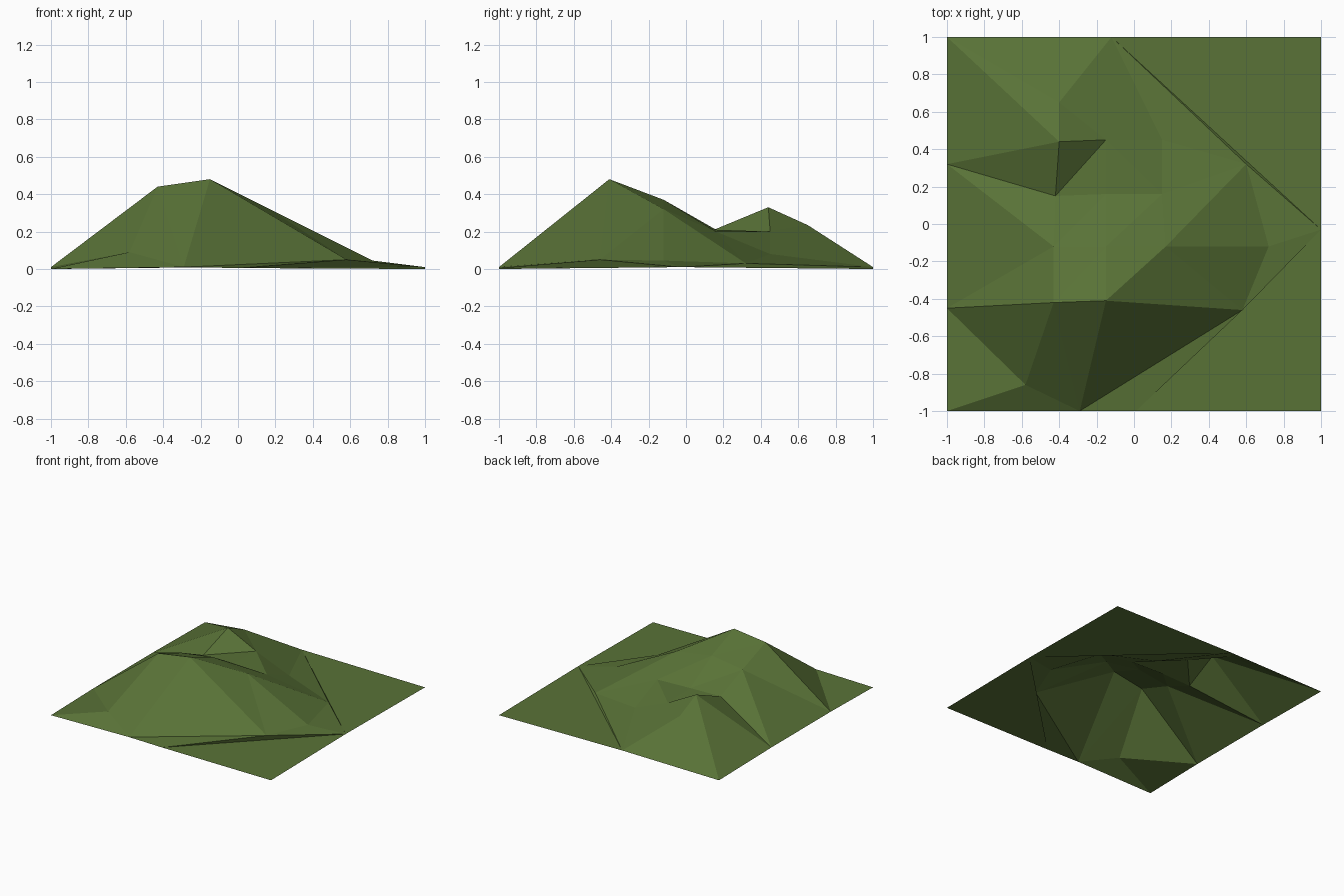
import bpy
import bmesh

cube = bpy.data.objects.get("Cube")
if cube:
    bpy.data.objects.remove(cube, do_unlink=True)

bm = bmesh.new()


def point(x, y, z):
    return bm.verts.new((x, y, z))


def fan(centre, *ring, down=False):
    """Flat facets from a centre point to each pair of neighbours on its ring."""
    for a, b in zip(ring, ring[1:]):
        face = bm.faces.new((centre, a, b))
        face.normal_update()
        if (face.normal.z < 0) != down:
            face.normal_flip()


def flat_material(name, colour):
    mat = bpy.data.materials.new(name)
    mat.use_nodes = True
    mat.diffuse_color = colour
    shader = mat.node_tree.nodes["Principled BSDF"]
    shader.inputs["Base Color"].default_value = colour
    shader.inputs["Roughness"].default_value = 0.9
    return mat


# Square border
sw, se = point(-1, -1, 0), point(1, -1, 0)
ne, nw = point(1, 1, 0), point(-1, 1, 0)
west_foot = point(-1, -.45, .01)
west_gully = point(-1, .32, .01)
south_foot = point(-.29, -1, .01)
south_mid = point(.01, -1, .005)
east_foot = point(1, -.03, .01)
north_foot = point(-.12, 1, .01)

# Main ridge and the slope behind it
shoulder = point(-.43, -.42, .44)
summit = point(-.15, -.41, .48)
front_knoll = point(-.58, -.86, .09)
back_west = point(-.43, -.12, .33)
back_mid = point(-.15, -.12, .37)
back_east = point(.17, -.12, .32)

# Valley and the small rear peak
gully_top = point(-.42, .15, .21)
valley_mid = point(-.15, .16, .21)
valley_east = point(.15, .16, .2)
peak = point(-.4, .44, .33)
peak_base = point(-.15, .45, .2)
peak_back = point(-.4, .65, .235)
north_slope = point(.15, .45, .08)

# Low eastern lip
lip_south = point(.58, -.46, .05)
lip_mid = point(.72, -.12, .045)
lip_north = point(.6, .32, .03)

# Main hill
fan(front_knoll, west_foot, sw, south_foot, shoulder, west_foot)
fan(summit, shoulder, south_foot, lip_south, back_east, back_mid, shoulder)
fan(back_west, west_gully, west_foot, shoulder, back_mid, valley_mid)

# Valley and eastern slopes
fan(gully_top, peak_base, valley_mid, back_west, west_gully)
fan(valley_east, lip_north, back_east, back_mid, valley_mid, peak_base)
fan(lip_mid, back_east, lip_south, east_foot, lip_north, back_east)

# Rear peak and northern slopes
fan(peak, nw, west_gully, gully_top, peak_base, peak_back, nw)
fan(peak_back, peak_base, north_foot, nw)
fan(north_slope, valley_east, lip_north, north_foot, peak_base, valley_east)

# Flat corners, with the lip stepping down to them
fan(se, south_mid, east_foot)
fan(ne, east_foot, north_foot)
fan(lip_north, north_foot, east_foot)
fan(lip_south, south_foot, south_mid)
fan(lip_south, south_mid, east_foot, down=True)

mesh = bpy.data.meshes.new("hill")
bm.to_mesh(mesh)
bm.free()
mesh.materials.append(flat_material("grass_green", (.1, .17, .038, 1)))
hill = bpy.data.objects.new("hill", mesh)
bpy.context.collection.objects.link(hill)
